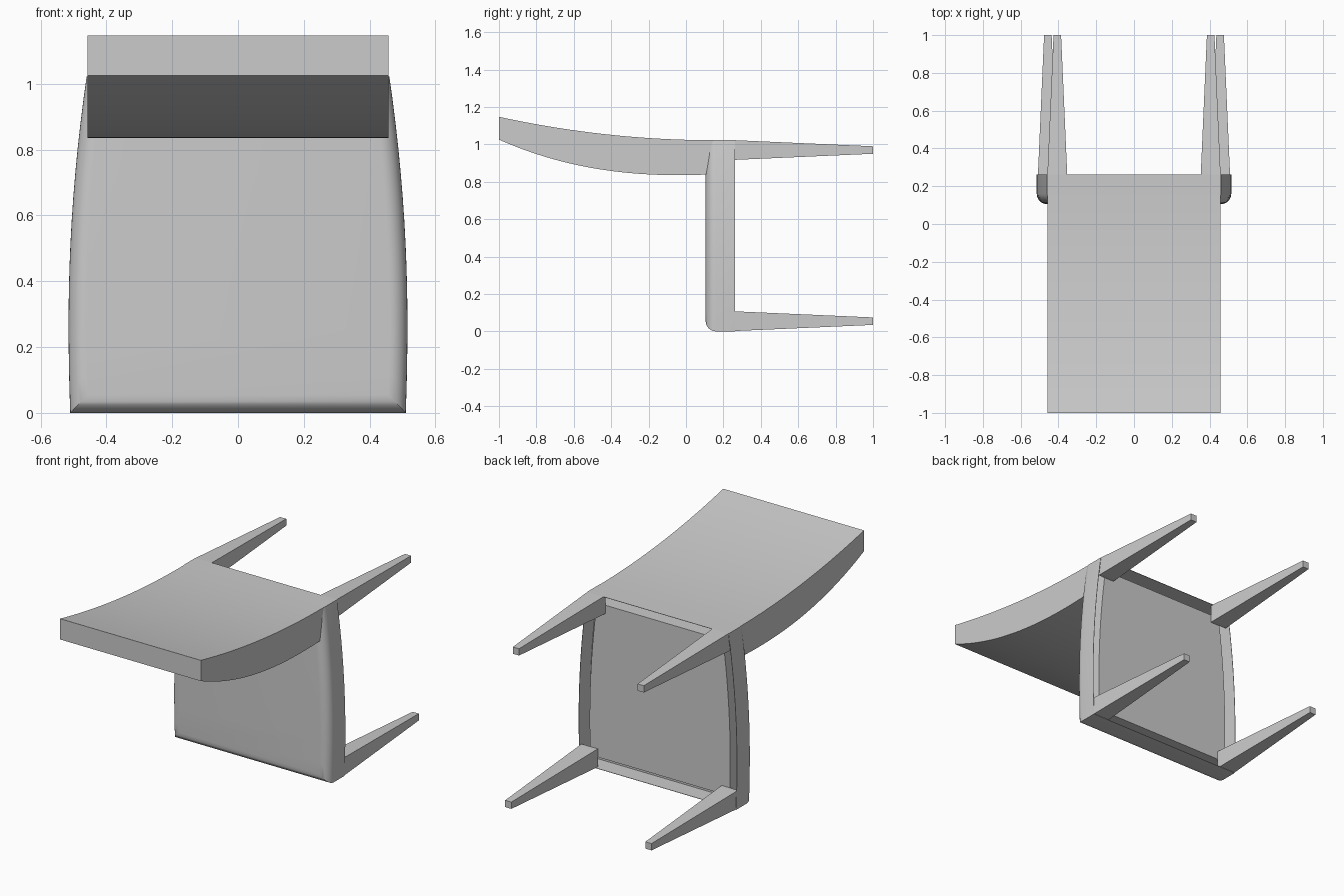
import bpy, bmesh, math

old = bpy.data.objects.get("Cube")
if old:
    bpy.data.objects.remove(old, do_unlink=True)

grey = bpy.data.materials.new("plain grey")
grey.use_nodes = True
grey.diffuse_color = (0.6, 0.6, 0.6, 1)
grey.node_tree.nodes["Principled BSDF"].inputs["Base Color"].default_value = (0.6, 0.6, 0.6, 1)

TOP = 1.022
REAR = 0.262
PANEL = 0.242


def loft(name, rings, smooth=False):
    """Skin a list of equal-length point rings and cap both ends."""
    bm = bmesh.new()
    loops = [[bm.verts.new(p) for p in ring] for ring in rings]
    for a, b in zip(loops, loops[1:]):
        for i in range(len(a)):
            j = (i + 1) % len(a)
            bm.faces.new((a[i], a[j], b[j], b[i]))
    bm.faces.new(loops[0])
    bm.faces.new(loops[-1])
    bmesh.ops.recalc_face_normals(bm, faces=bm.faces)
    mesh = bpy.data.meshes.new(name)
    bm.to_mesh(mesh)
    bm.free()
    mesh.materials.append(grey)
    obj = bpy.data.objects.new(name, mesh)
    bpy.context.collection.objects.link(obj)
    if smooth:
        bpy.ops.object.select_all(action='DESELECT')
        obj.select_set(True)
        bpy.context.view_layer.objects.active = obj
        bpy.ops.object.shade_smooth_by_angle(angle=math.radians(30))
    return obj


def half_width(z):
    """Seat outline, widest near the front edge and narrowing to the backrest."""
    t = (z - 0.27) / (TOP - 0.27)
    return 0.515 - (0.055 * t * t if t > 0 else 0.04 * t * t)


def seat_ring(y, inset, top_inset=0.0, steps=14):
    low, high = inset, TOP - top_inset
    zs = [low + (high - low) * i / steps for i in range(steps + 1)]
    right = [(half_width(z) - inset, y, z) for z in zs]
    return right + [(-x, y, z) for x, y, z in reversed(right)]


# Seat: underside panel, groove around it, thin skirt, rounded cushion face
GAP, SKIRT, ROUND, FLOOR = 0.058, 0.002, 0.055, 0.16
rings = [seat_ring(PANEL, GAP, GAP), seat_ring(FLOOR, GAP, GAP), seat_ring(FLOOR, SKIRT, SKIRT),
         seat_ring(REAR, SKIRT, SKIRT), seat_ring(REAR, 0)]
for i in range(9):
    a = math.pi / 2 * i / 8
    rings.append(seat_ring(FLOOR - ROUND * math.sin(a), ROUND * (1 - math.cos(a))))
loft("seat", rings, smooth=True)


# Backrest: curved side profile swept across the width
def upper(y):
    return TOP + 0.0945 * (0.15 - y) ** 2


def lower(y):
    t = -0.04 - y
    return 0.835 + 0.1557 * t ** 2 + 0.0526 * t ** 3


STEPS = 18
profile = [(y, upper(y)) for y in (-1 + 1.15 * i / STEPS for i in range(STEPS + 1))]
profile += [(0.15, 0.91), (0.12, 0.91)]
profile += [(y, lower(y)) for y in (0.107 - 1.107 * i / STEPS for i in range(STEPS + 1))]
loft("backrest", [[(x, y, z) for y, z in profile] for x in (-0.458, 0.458)], smooth=True)


# Legs: square tapered posts standing on the underside panel
def leg(name, x, z):
    def square(y, r):
        return [(x + sx * r, y, z + sz * r) for sx, sz in ((-1, -1), (1, -1), (1, 1), (-1, 1))]
    loft(name, [square(PANEL, 0.0525), square(REAR, 0.0525), square(1, 0.02)])


for side, s in (("left", 1), ("right", -1)):
    leg("front_leg_" + side, s * 0.456, 0.0545)
    leg("back_leg_" + side, s * 0.406, 0.9695)
